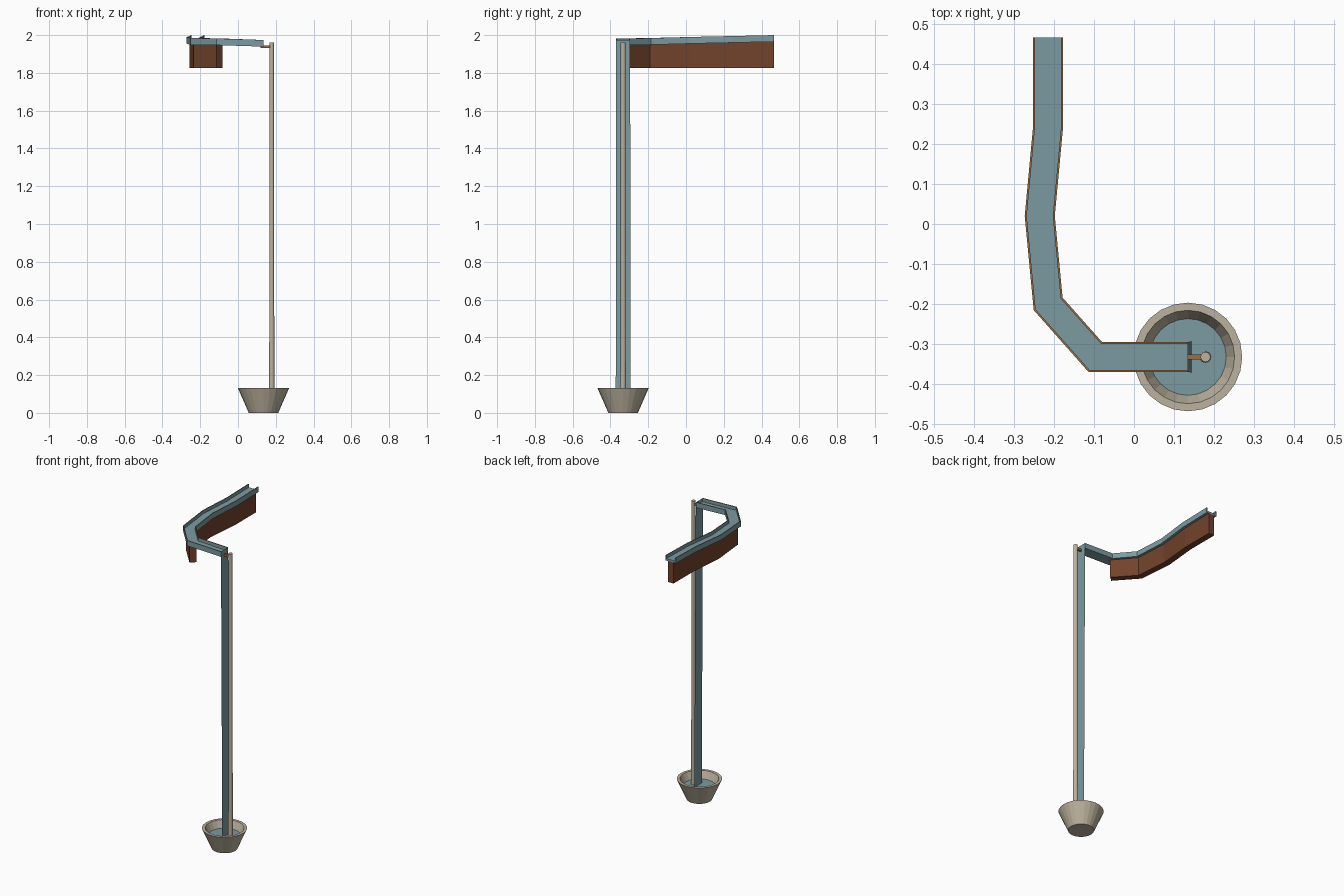
import bpy, math
from mathutils import Vector

cube = bpy.data.objects.get("Cube")
if cube:
    bpy.data.objects.remove(cube, do_unlink=True)


def material(name, rgb):
    m = bpy.data.materials.new(name)
    m.use_nodes = True
    m.diffuse_color = (*rgb, 1)
    m.node_tree.nodes["Principled BSDF"].inputs["Base Color"].default_value = (*rgb, 1)
    return m


WATER = material("water_teal", (0.20, 0.33, 0.36))
BROWN = material("dark_wood", (0.17, 0.055, 0.025))
RIM = material("rim_wood", (0.32, 0.16, 0.06))
STONE = material("pale_stone", (0.50, 0.44, 0.34))


def make(name, verts, faces, mats, indices=None):
    me = bpy.data.meshes.new(name)
    me.from_pydata(verts, [], faces)
    for m in mats:
        me.materials.append(m)
    for i, p in enumerate(me.polygons):
        p.material_index = indices[i] if indices else 0
    ob = bpy.data.objects.new(name, me)
    bpy.context.collection.objects.link(ob)
    return ob


def sweep(name, path, profile, mats, side_mats=None):
    """Sweep a closed (sideways, up) profile along a path with mitred bends."""
    pts = [Vector(p) for p in path]
    verts, faces, idx = [], [], []
    n = len(profile)
    for i, p in enumerate(pts):
        dirs = [(b - a).xy.normalized() for a, b in zip(pts, pts[1:])][max(i - 1, 0):i + 1]
        normals = [Vector((-d.y, d.x)) for d in dirs]
        mitre = sum(normals, Vector((0, 0))).normalized()
        mitre /= mitre.dot(normals[0])
        verts += [(p.x + mitre.x * s, p.y + mitre.y * s, p.z + u) for s, u in profile]
    for i in range(len(pts) - 1):
        for j in range(n):
            k = (j + 1) % n
            faces.append((i * n + j, i * n + k, (i + 1) * n + k, (i + 1) * n + j))
            idx.append(side_mats[j] if side_mats else 0)
    last = (len(pts) - 1) * n
    faces += [tuple(reversed(range(n))), tuple(range(last, last + n))]
    return make(name, verts, faces, mats, idx + [0, 0])


def lathe(name, centre, profile, sides, mats, band_mats=None):
    """Turn an open (radius, height) profile and cap both ends."""
    verts, faces, idx = [], [], []
    for r, z in profile:
        for k in range(sides):
            a = math.tau * k / sides
            verts.append((centre[0] + r * math.cos(a), centre[1] + r * math.sin(a), z))
    for i in range(len(profile) - 1):
        for k in range(sides):
            b = (k + 1) % sides
            faces.append((i * sides + k, i * sides + b, (i + 1) * sides + b, (i + 1) * sides + k))
            idx.append(0)
    last = (len(profile) - 1) * sides
    faces += [tuple(reversed(range(sides))), tuple(range(last, last + sides))]
    return make(name, verts, faces, mats, idx + [0, len(mats) - 1])


# Open channel following the bends, path height is the rim
path = [(-0.215, 0.467, 2.0), (-0.215, 0.245, 1.995), (-0.236, 0.02, 1.99),
        (-0.215, -0.2, 1.984), (-0.097, -0.333, 1.982), (0.135, -0.333, 1.974)]
W, T, H = 0.0375, 0.005, 0.035
channel = [(-W, 0), (-W, -H), (W, -H), (W, 0), (W - T, 0), (W - T, -0.022), (T - W, -0.022), (T - W, 0)]
sweep("channel", path, channel, [WATER, RIM], [0, 0, 0, 1, 0, 0, 0, 1])

# Wall carrying the channel, flat along the bottom
wall = sweep("support_wall", path[:5], [(-0.021, -1), (0.021, -1), (0.021, -H), (-0.021, -H)], [BROWN])
for v in wall.data.vertices:
    v.co.z = max(v.co.z, 1.827)

# Falling sheet of water
y = -0.333
make("water_curtain",
     [(0.145, y - 0.039, 0.08), (0.145, y + 0.039, 0.08), (0.135, y + W, 1.974), (0.135, y - W, 1.974)],
     [(0, 1, 2, 3)], [WATER])

# Post and the short bar joining it to the channel
lathe("post", (0.179, y), [(0.015, 0.07), (0.0125, 0.6), (0.0125, 1.96)], 12, [STONE])
sweep("post_bar", [(0.12, y, 1.94), (0.172, y, 1.94)],
      [(-0.006, -0.008), (0.006, -0.008), (0.006, 0.006), (-0.006, 0.006)], [RIM])

# Basin with its pool
lathe("basin", (0.135, y), [(0.078, 0), (0.136, 0.132), (0.117, 0.132), (0.096, 0.085)], 24, [STONE, WATER])
